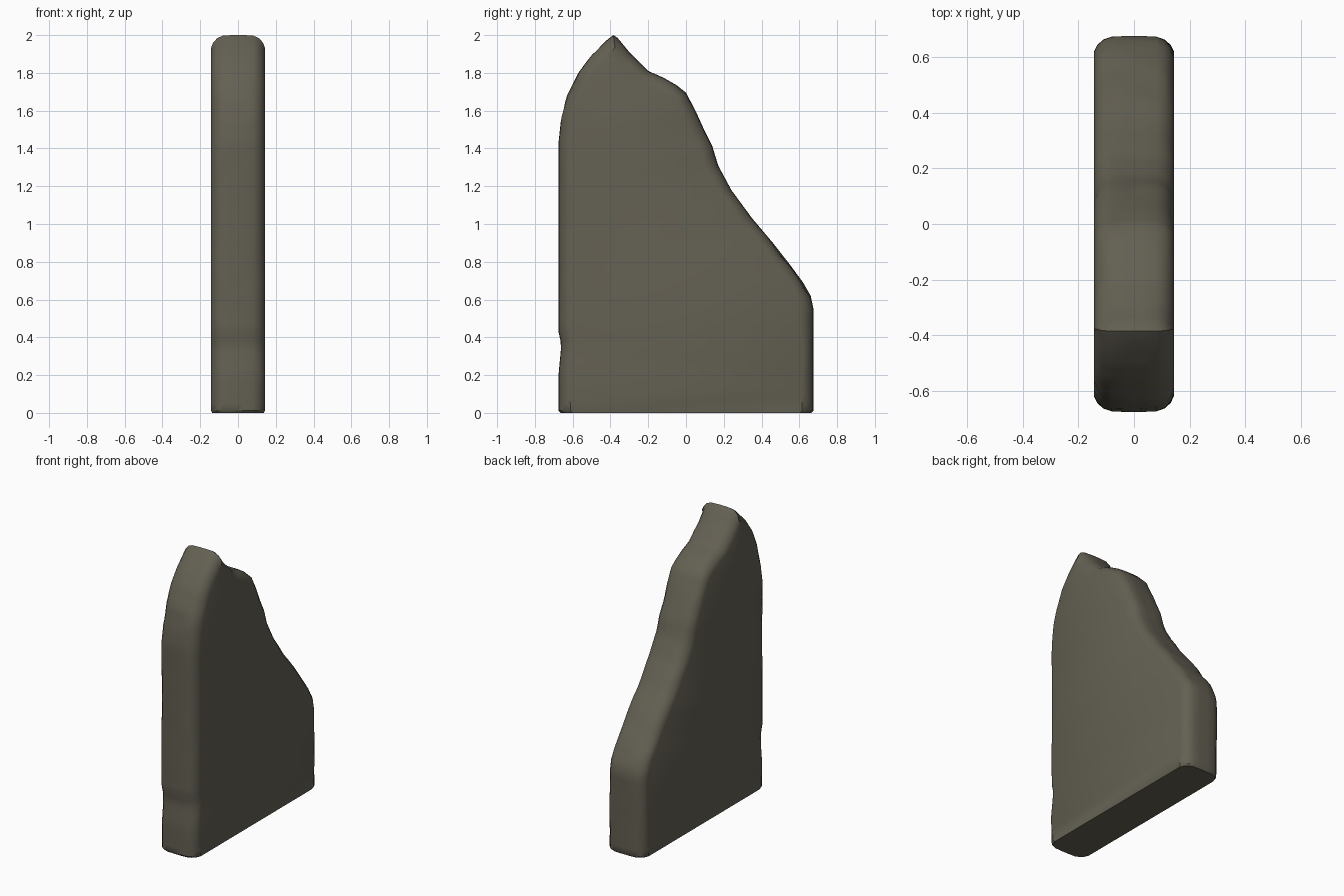
import bpy, bmesh, math
from mathutils import Vector, noise

if "Cube" in bpy.data.objects:
    bpy.data.objects.remove(bpy.data.objects["Cube"])

# Side outline (y, z) of the broken stone slab, front foot to back foot
OUTLINE = [(-.675, .012), (-.675, .2), (-.662, .34), (-.664, .38), (-.675, .43),
           (-.675, .9), (-.675, 1.43), (-.66, 1.57), (-.63, 1.68), (-.57, 1.80),
           (-.5, 1.895), (-.43, 1.965), (-.385, 2.0), (-.362, 1.985),
           (-.30, 1.91), (-.25, 1.86), (-.2, 1.81), (-.12, 1.775), (-.05, 1.735),
           (0, 1.695), (.05, 1.60), (.1, 1.49), (.14, 1.41), (.17, 1.31),
           (.24, 1.18), (.35, 1.03), (.46, .90), (.55, .785), (.62, .69),
           (.66, .62), (.675, .55), (.675, .25), (.675, .012)]
# Rounded rim across the thickness: (x, inset from the outline)
RIM = [(-.143, .062), (-.132, .036), (-.11, .014), (-.08, .002), (-.03, 0),
       (.03, 0), (.08, .002), (.11, .014), (.132, .036), (.143, .062)]


def resample(points, step):
    out = []
    for a, b in zip(points, points[1:]):
        a, b = Vector(a), Vector(b)
        n = max(1, round((b - a).length / step))
        out += [a.lerp(b, i / n) for i in range(n)]
    return out + [Vector(points[-1])]


def inward_normals(points, reach=2):
    last = len(points) - 1
    result = []
    for i in range(len(points)):
        t = (points[min(last, i + reach)] - points[max(0, i - reach)]).normalized()
        result.append(Vector((t.y, -t.x)))
    return result


pts = resample(OUTLINE, .04)
nrm = inward_normals(pts)
bm = bmesh.new()
rings = []
for x, inset in RIM:
    ring = []
    for i, (p, n) in enumerate(zip(pts, nrm)):
        # the worn top and broken slope are rougher than the straight sides
        rough = .018 if p.y > .6 and abs(n.y) > .15 else .003
        chip = noise.noise(Vector((x * 9, p.x * 6, p.y * 6)))
        depth = inset * (1 + .25 * noise.noise(Vector((x * 3, p.x * 4, p.y * 4 + 7))))
        depth += rough * max(0, chip)
        q = p + n * depth
        ring.append(bm.verts.new((x, q.x, q.y)))
    # small bevel where the slab meets the ground
    for i, s in ((0, 1), (-1, -1)):
        v = ring[i].co
        foot = bm.verts.new((x * .96, v.y + .01 * s, 0))
        ring.insert(0, foot) if i == 0 else ring.append(foot)
    rings.append(ring)

# Rim and underside, then the two flat sides
count = len(rings[0])
for a, b in zip(rings, rings[1:]):
    for i in range(count):
        j = (i + 1) % count
        bm.faces.new((a[i], a[j], b[j], b[i]))
bm.faces.new(rings[0])
bm.faces.new(rings[-1][::-1])
bmesh.ops.recalc_face_normals(bm, faces=bm.faces)
bmesh.ops.triangulate(bm, faces=[f for f in bm.faces if len(f.verts) > 4])

mesh = bpy.data.meshes.new("stone_slab")
bm.to_mesh(mesh)
bm.free()
slab = bpy.data.objects.new("stone_slab", mesh)
bpy.context.collection.objects.link(slab)

# Single grey-brown stone colour
stone = bpy.data.materials.new("grey_brown_stone")
stone.diffuse_color = (.125, .115, .085, 1)
stone.use_nodes = True
stone.node_tree.nodes["Principled BSDF"].inputs["Base Color"].default_value = stone.diffuse_color
mesh.materials.append(stone)

bpy.context.view_layer.objects.active = slab
slab.select_set(True)
bpy.ops.object.shade_smooth_by_angle(angle=math.radians(40))
